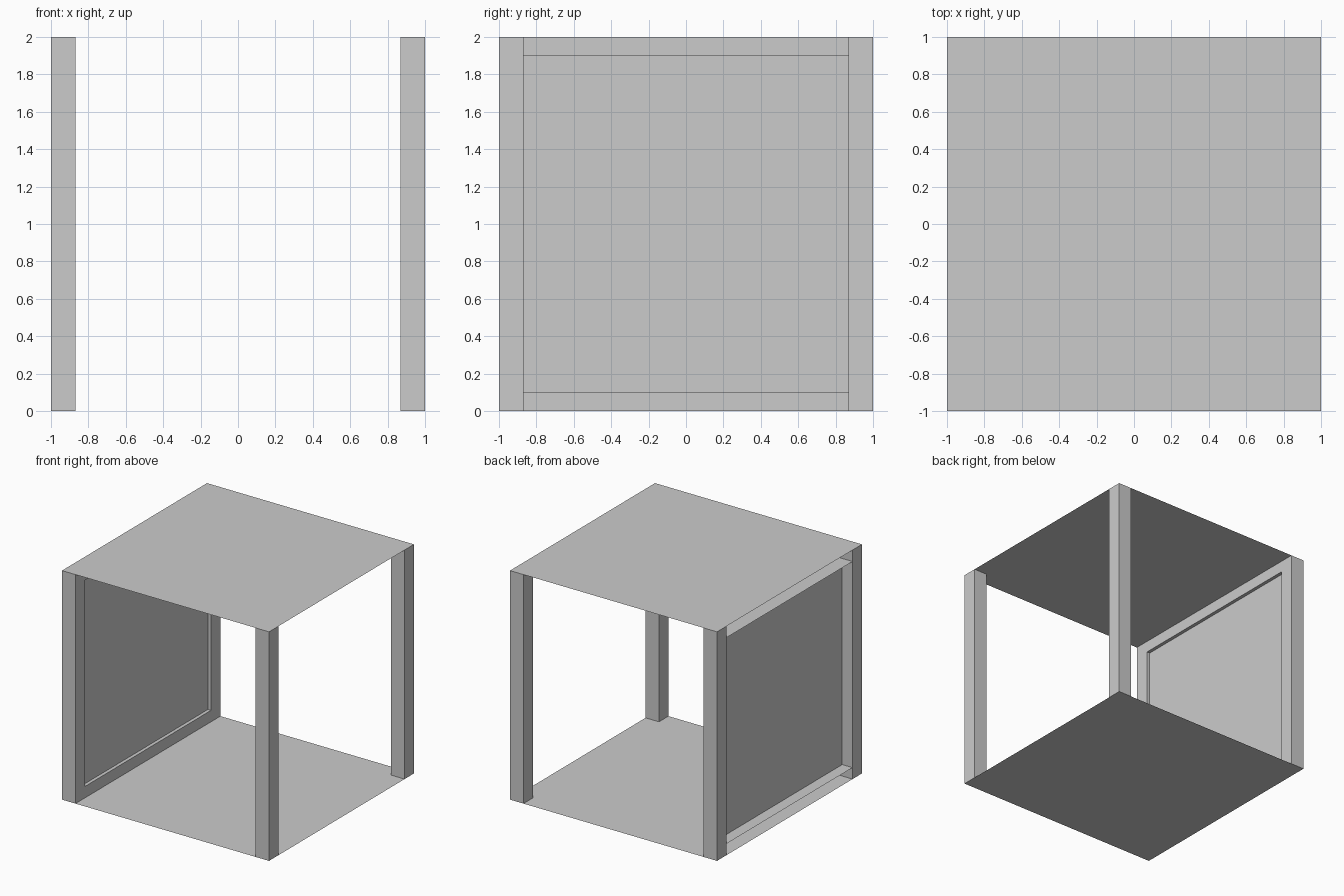
import bpy, bmesh
from mathutils import Vector

if "Cube" in bpy.data.objects:
    bpy.data.objects.remove(bpy.data.objects["Cube"])

W = 0.13      # post width
RAIL = 0.10   # rail height


def make(name, bm):
    mesh = bpy.data.meshes.new(name)
    bm.to_mesh(mesh)
    bm.free()
    ob = bpy.data.objects.new(name, mesh)
    bpy.context.collection.objects.link(ob)
    return ob


def box(name, lo, hi, open_dir=None):
    """Box between two corners, optionally without the side facing open_dir."""
    lo, hi = Vector(lo), Vector(hi)
    bm = bmesh.new()
    bmesh.ops.create_cube(bm, size=1)
    bm.normal_update()
    if open_dir:
        d = Vector(open_dir)
        faces = [f for f in bm.faces if f.normal.dot(d) > 0.9]
        bmesh.ops.delete(bm, geom=faces, context='FACES_ONLY')
    for v in bm.verts:
        v.co = (lo + hi) / 2 + v.co * (hi - lo)
    return make(name, bm)


def sheet(name, points):
    bm = bmesh.new()
    bm.faces.new([bm.verts.new(p) for p in points])
    return make(name, bm)


# Corner posts
for sx, side in ((-1, "left"), (1, "right")):
    for sy, end in ((-1, "front"), (1, "back")):
        xs = sorted((sx, sx * (1 - W)))
        ys = sorted((sy, sy * (1 - W)))
        box(f"{end}_{side}_post", (xs[0], ys[0], 0), (xs[1], ys[1], 2))

# Thin floor and roof sheets
sheet("floor", [(-1, -1, 0), (1, -1, 0), (1, 1, 0), (-1, 1, 0)])
sheet("roof", [(-1, -1, 2), (1, -1, 2), (1, 1, 2), (-1, 1, 2)])

# Left wall rails, open on the outer side
inner = 1 - W
for name, z in (("bottom_rail", 0), ("top_rail", 2 - RAIL)):
    box(name, (-1, -inner, z), (-inner, inner, z + RAIL), open_dir=(-1, 0, 0))

# Recessed wall panel
x = -0.9
sheet("wall_panel", [(x, -inner, RAIL), (x, inner, RAIL),
                     (x, inner, 2 - RAIL), (x, -inner, 2 - RAIL)])
